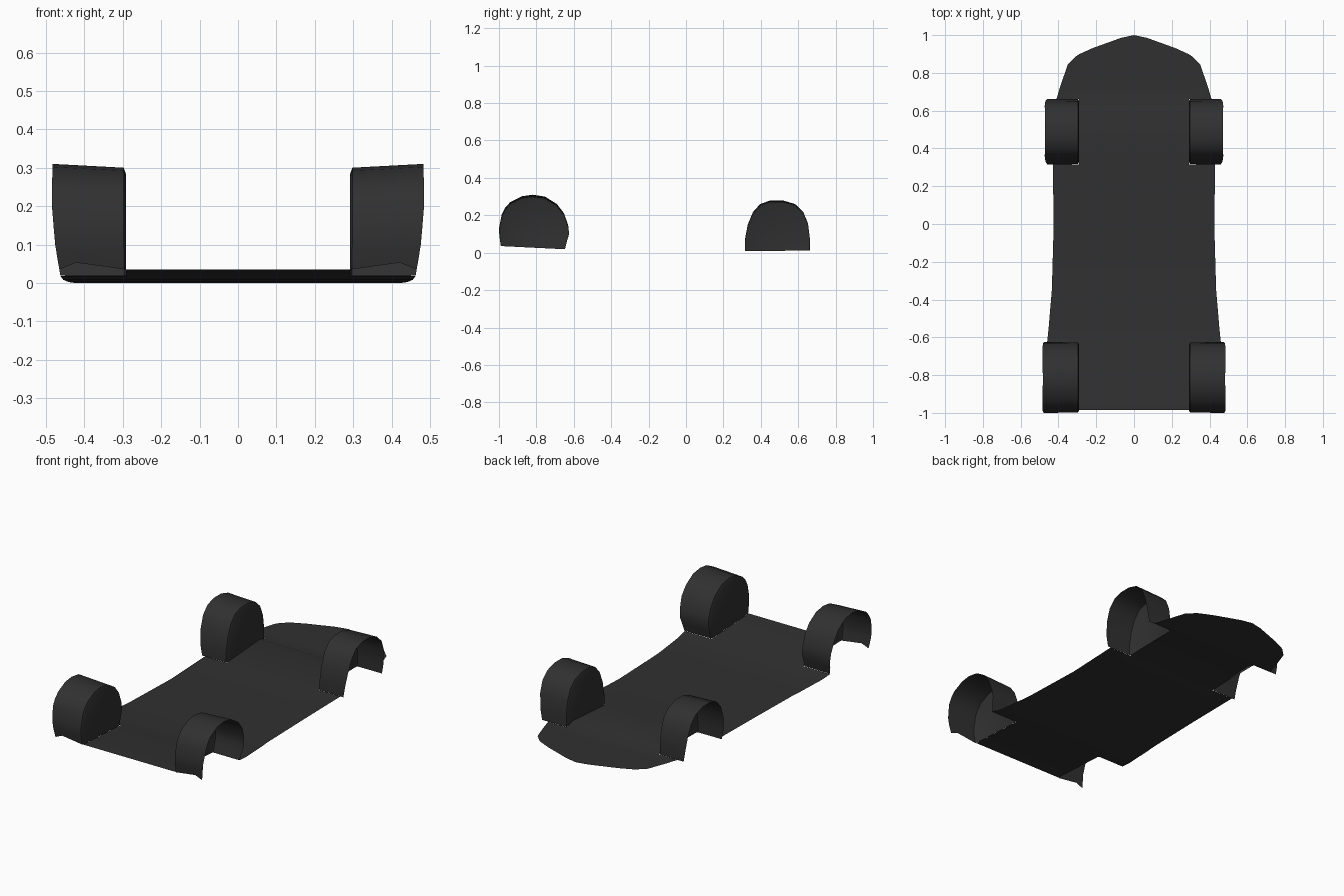
import bpy, bmesh

if "Cube" in bpy.data.objects:
    bpy.data.objects.remove(bpy.data.objects["Cube"])

mat = bpy.data.materials.new("dark_plastic")
mat.diffuse_color = (0.03, 0.03, 0.03, 1)
mat.use_nodes = True
mat.node_tree.nodes["Principled BSDF"].inputs["Base Color"].default_value = mat.diffuse_color
INNER = 0.292  # x of the wheel well inner walls


def lerp(table, t):
    for (a, va), (b, vb) in zip(table, table[1:]):
        if t <= b:
            return va + (vb - va) * max(0, t - a) / (b - a)
    return table[-1][1]


def finish(bm, name, angle):
    bmesh.ops.remove_doubles(bm, verts=bm.verts, dist=0.0005)
    me = bpy.data.meshes.new(name)
    bm.to_mesh(me)
    bm.free()
    ob = bpy.data.objects.new(name, me)
    bpy.context.collection.objects.link(ob)
    me.materials.append(mat)
    bpy.ops.object.select_all(action='DESELECT')
    ob.select_set(True)
    bpy.context.view_layer.objects.active = ob
    bpy.ops.object.shade_smooth_by_angle(angle=angle)
    return ob


# Floor: height and half width along the car
height = [(-0.985, 0.035), (-0.647, 0.018), (-0.58, 0.008), (-0.41, 0.002), (0, 0.0),
          (0.315, 0.008), (0.615, 0.028), (0.663, 0.012), (1.0, 0.018)]
width = [(-0.647, 0.462), (-0.55, 0.452), (-0.35, 0.435), (0, 0.425), (0.315, 0.43),
         (0.663, 0.41), (0.73, 0.39), (0.846, 0.35), (0.888, 0.307), (0.898, INNER),
         (0.93, 0.222), (0.985, 0.07), (1.0, 0.0)]
stations = sorted({y for y, _ in height} | {y for y, _ in width})
bm = bmesh.new()


def strip(y0, y1, left, right):
    f = [a for a in stations if y0 <= a <= y1]
    for a, b in zip(f, f[1:]):
        pts = [(left(a), a), (right(a), a), (right(b), b), (left(b), b)]
        if abs(pts[2][0] - pts[3][0]) < 1e-4:
            pts.pop()
        bm.faces.new([bm.verts.new((x, y, lerp(height, y))) for x, y in pts])


def half(y):
    return min(INNER, lerp(width, y))


strip(-0.985, 1.0, lambda y: -half(y), half)
for y0, y1 in ((-0.647, 0.315), (0.663, 0.888)):
    strip(y0, y1, lambda y: INNER, lambda y: lerp(width, y))
    strip(y0, y1, lambda y: -lerp(width, y), lambda y: -INNER)
# small corners where the tail narrows to the inner wall line
for s in (1, -1):
    pts = [(INNER, 0.888), (0.307, 0.888), (INNER, 0.898)][::s]
    bm.faces.new([bm.verts.new((s * x, y, lerp(height, y))) for x, y in pts])
finish(bm, "floor_pan", 0.7)


# Wheel wells: arch shell open to the outside, closed by an inner wall
def wheel_well(name, profile, foot, dx, scale_in):
    flare = [(0.0, 0.459), (0.05, 0.468), (0.1, 0.476), (0.2, 0.485), (0.31, 0.483)]
    cy = (profile[0][0] + profile[-1][0]) / 2
    bm = bmesh.new()

    def ring(t, shrink=1.0, x_in=INNER):
        out = []
        for i, (y, z) in enumerate(profile):
            k = scale_in + (1 - scale_in) * t
            x = x_in + (lerp(flare, z) - dx - x_in) * t
            zz = z * k if z > 0.1 else z
            yy = cy + (y - cy) * (0.99 + 0.01 * t) * shrink
            if shrink < 1 and z > 0.06:
                zz *= 0.95
            if i == 0:
                zz += lerp(foot, t)
            out.append(bm.verts.new((x, yy, zz)))
        return out

    rings = [ring(t) for t in (1, 0.75, 0.35, 0.03)]
    rings.append(ring(0, 0.95))
    for r, q in zip(rings, rings[1:]):
        for i in range(len(r) - 1):
            bm.faces.new((r[i], r[i + 1], q[i + 1], q[i]))
    bm.faces.new(rings[-1])
    bmesh.ops.recalc_face_normals(bm, faces=bm.faces)
    ob = finish(bm, name, 0.9)
    mir = ob.modifiers.new("Mirror", 'MIRROR')
    mir.use_mirror_merge = False


front = [(-0.99, 0.035), (-0.998, 0.09), (-1.0, 0.13), (-0.985, 0.205), (-0.967, 0.24),
         (-0.94, 0.27), (-0.877, 0.302), (-0.82, 0.31), (-0.754, 0.30), (-0.69, 0.26),
         (-0.652, 0.21), (-0.63, 0.147), (-0.625, 0.10), (-0.637, 0.06), (-0.647, 0.019)]
rear = [(0.315, 0.008), (0.315, 0.07), (0.33, 0.15), (0.358, 0.217), (0.396, 0.26),
        (0.45, 0.279), (0.52, 0.279), (0.583, 0.26), (0.626, 0.22), (0.652, 0.157),
        (0.663, 0.07), (0.663, 0.012)]
wheel_well("front_wheel_well", front, [(0, 0), (0.75, 0.018), (1, 0)], 0.0, 0.967)
wheel_well("rear_wheel_well", rear, [(0, 0), (1, 0)], 0.012, 0.975)
